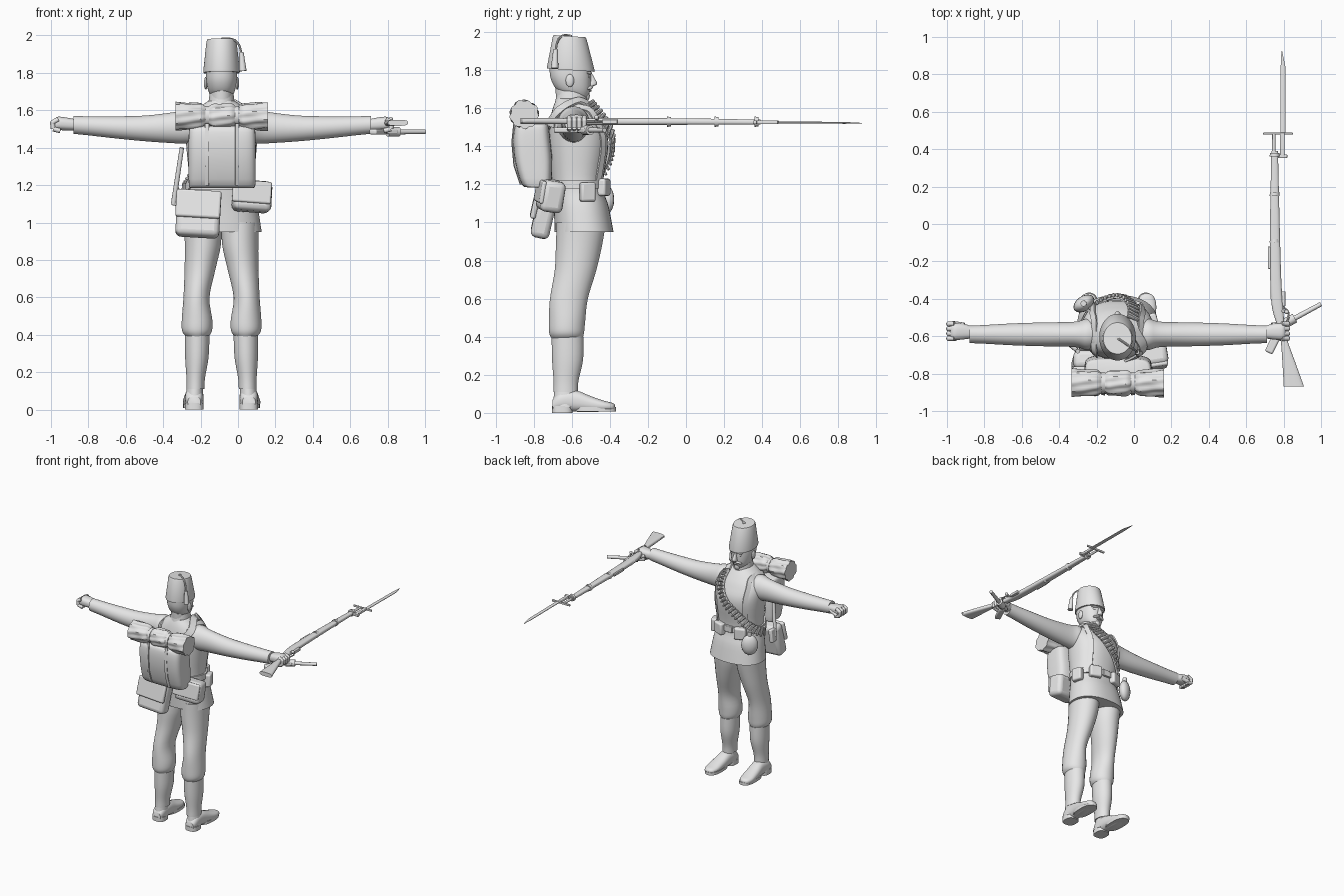
import bpy, bmesh, math
from mathutils import Vector, Matrix, Euler

cube = bpy.data.objects.get("Cube")
if cube:
    bpy.data.objects.remove(cube, do_unlink=True)

grey = bpy.data.materials.new("plain grey")
grey.use_nodes = True
grey.diffuse_color = (.8, .8, .8, 1)
grey.node_tree.nodes["Principled BSDF"].inputs["Base Color"].default_value = (.8, .8, .8, 1)
parts = []
MID = -.088  # centre plane of the body


def finish(name, bm):
    bmesh.ops.recalc_face_normals(bm, faces=bm.faces)
    mesh = bpy.data.meshes.new(name)
    bm.to_mesh(mesh)
    bm.free()
    mesh.materials.append(grey)
    obj = bpy.data.objects.new(name, mesh)
    bpy.context.collection.objects.link(obj)
    parts.append(obj)
    return obj


def spline(points, steps):
    """Catmull-Rom interpolation through tuples of any length."""
    pts = [Vector(p) for p in points]
    out = []
    for i in range(len(pts) - 1):
        a, b, c, d = pts[max(i - 1, 0)], pts[i], pts[i + 1], pts[min(i + 2, len(pts) - 1)]
        for k in range(steps):
            t = k / steps
            out.append(b + (c - a) * t / 2 + (a * 2 - b * 5 + c * 4 - d) * t * t / 2
                       + (b * 3 - a - c * 3 + d) * t ** 3 / 2)
    return out + [pts[-1]]


def skin(name, rings, closed=False):
    bm = bmesh.new()
    loops = [[bm.verts.new(p) for p in ring] for ring in rings]
    n = len(loops[0])
    pairs = list(zip(loops, loops[1:])) + ([(loops[-1], loops[0])] if closed else [])
    for low, high in pairs:
        for i in range(n):
            bm.faces.new((low[i], low[(i + 1) % n], high[(i + 1) % n], high[i]))
    if not closed:
        bm.faces.new(loops[0])
        bm.faces.new(loops[-1])
    return finish(name, bm)


def loft(name, axis, rings, steps=4, power=2, sides=28, fold=None):
    """Rings are (place on axis, centre a, centre b, radius a, radius b)."""
    shape = []
    for t, a, b, ra, rb in (spline(rings, steps) if steps > 1 else rings):
        ring = []
        for i in range(sides):
            ang = math.tau * (i + .5) / sides
            c, s = math.cos(ang), math.sin(ang)
            f = 1 + (fold(t, ang) if fold else 0)
            u = a + ra * f * math.copysign(abs(c) ** (2 / power), c)
            v = b + rb * f * math.copysign(abs(s) ** (2 / power), s)
            ring.append({"x": (t, u, v), "y": (u, t, v), "z": (u, v, t)}[axis])
        shape.append(ring)
    return skin(name, shape)


def box(name, at, size, turn=(0, 0, 0), bevel=.02):
    bm = bmesh.new()
    bmesh.ops.create_cube(bm, size=1, matrix=Matrix.LocRotScale(Vector(), None, Vector(size)))
    obj = finish(name, bm)
    obj.matrix_world = Matrix.LocRotScale(Vector(at), Euler(turn), None)
    mod = obj.modifiers.new("rounding", "BEVEL")
    mod.width, mod.segments = bevel, 3
    return obj


def ball(name, at, size, turn=(0, 0, 0)):
    bm = bmesh.new()
    bmesh.ops.create_uvsphere(bm, u_segments=16, v_segments=10, radius=1)
    bm.transform(Matrix.LocRotScale(Vector(at), Euler(turn), Vector(size)))
    return finish(name, bm)


def rod(name, start, end, r1, r2=None, sides=12):
    a, b = Vector(start), Vector(end)
    bm = bmesh.new()
    bmesh.ops.create_cone(bm, cap_ends=True, segments=sides, radius1=r1,
                          radius2=r1 if r2 is None else r2, depth=(b - a).length)
    bm.transform(Matrix.Translation((a + b) / 2) @ (b - a).to_track_quat("Z", "Y").to_matrix().to_4x4())
    return finish(name, bm)


def ribbon(name, path, width, thick, closed=False):
    """Flat strap along a path, lying against the body; returns its frames."""
    rings, frames = [], []
    for i, p in enumerate(path):
        ahead = (path[min(i + 1, len(path) - 1)] - path[max(i - 1, 0)]).normalized()
        out = (p - Vector((MID, -.57, min(p.z, 1.48)))).normalized()
        side = ahead.cross(out).normalized()
        out = side.cross(ahead)
        frames.append((p, side, out))
        rings.append([p + side * width * u + out * thick * v
                      for u, v in ((.5, -.5), (.5, .5), (-.5, .5), (-.5, -.5))])
    skin(name, rings, closed)
    return frames


# Jacket
TORSO = [(.95, MID, -.535, .215, .155), (1.08, MID, -.55, .195, .145), (1.2, MID, -.57, .172, .135),
         (1.42, MID, -.565, .19, .158), (1.53, MID, -.58, .19, .135), (1.6, MID, -.595, .14, .105),
         (1.65, MID, -.605, .07, .075)]
loft("jacket", "z", TORSO, power=2.3, sides=40)


def on_torso(degrees, z, gap=.012):
    rows = spline(TORSO, 12)
    _, a, b, ra, rb = min(rows, key=lambda r: abs(r[0] - z))
    ang = math.radians(degrees)
    return Vector((a + (ra + gap) * math.cos(ang), b + (rb + gap) * math.sin(ang), z))


ribbon("belt", [on_torso(d, 1.2) for d in range(0, 360, 10)], .045, .012, True)
box("belt_buckle", on_torso(90, 1.2), (.06, .02, .05), bevel=.005)
loft("collar", "z", [(1.61, MID, -.603, .075, .088), (1.69, MID, -.6, .064, .078)], 1)

# Bandolier with cartridges across the chest
course = [(55, 1.62), (68, 1.54), (85, 1.44), (112, 1.34), (145, 1.23),
          (190, 1.18), (235, 1.3), (275, 1.46), (320, 1.58), (380, 1.64), (415, 1.62)]
frames = ribbon("bandolier", spline([on_torso(*c, .016) for c in course], 9), .05, .012)
for p, side, out in frames[:46:2]:
    c = p + out * .012
    rod("cartridge", c - side * .032, c + side * .036, .011, .007, 8)

# Shoulder straps
for s, name in ((1, "left"), (-1, "right")):
    route = [(90 - s * 42, 1.22), (90 - s * 40, 1.42), (90 - s * 42, 1.54), (90 - s * 55, 1.6),
             (-90 + s * 50, 1.59), (-90 + s * 35, 1.5)]
    ribbon(name + "_shoulder_strap", spline([on_torso(*c) for c in route], 6), .035, .01)
    box(name + "_front_pouch", on_torso(90 - s * 28, 1.185, .02), (.09, .05, .09), (0, 0, -s * .35), .012)
box("side_pouch", on_torso(18, 1.16, .025), (.05, .08, .1), (0, 0, .3), .012)

# Arms, cuffs and fists
for s, name, wrist in ((1, "left", .71), (-1, "right", -.88)):
    reach = wrist - MID
    arm = [(.1, 1.5, .075, .085), (.2, 1.515, .085, .095), (.29, 1.508, .068, .086), (.5, 1.503, .064, .07),
           (.7, 1.508, .059, .06), (.9, 1.517, .05, .051), (1, 1.522, .047, .048)]
    loft(name + "_sleeve", "x", [(MID + reach * t, -.59, z, ry, rz) for t, z, ry, rz in arm], 4)
    loft(name + "_palm", "x", [(wrist - s * .02, -.58, 1.522, .03, .028), (wrist + s * .03, -.575, 1.526, .042, .034),
                               (wrist + s * .08, -.575, 1.53, .046, .036), (wrist + s * .1, -.575, 1.525, .04, .03)], 3, 2.5)
    for k in range(4):
        y = -.612 + k * .026
        for a, b in (((.08, 1.552), (.112, 1.535)), ((.112, 1.535), (.108, 1.5)), ((.108, 1.5), (.07, 1.49))):
            rod(name + "_finger", (wrist + s * a[0], y, a[1]), (wrist + s * b[0], y, b[1]), .013, .013, 10)
        ball(name + "_knuckle", (wrist + s * .11, y, 1.535), (.014, .014, .014))
    rod(name + "_thumb", (wrist + s * .03, -.545, 1.52), (wrist + s * .09, -.53, 1.5), .018, .012)

# Legs, gaiters and boots
for s, name in ((1, "left"), (-1, "right")):
    def limb(part, rows, **kw):
        loft(name + part, "z", [(z, MID + s * d, y, rx, ry) for z, d, y, rx, ry in rows], **kw)
    limb("_trouser", [(1.0, .1, -.55, .1, .13), (.88, .1, -.562, .097, .122), (.75, .115, -.58, .083, .11),
                      (.6, .134, -.615, .07, .1), (.48, .131, -.625, .082, .096), (.42, .131, -.627, .08, .092),
                      (.39, .13, -.625, .06, .08)])
    limb("_gaiter", [(.4, .13, -.622, .066, .084), (.28, .132, -.622, .063, .082),
                     (.17, .138, -.63, .05, .066), (.11, .14, -.632, .048, .064)])
    limb("_ankle", [(.13, .142, -.632, .042, .058), (.03, .146, -.635, .05, .066)], steps=2)
    x = MID + s * .146
    loft(name + "_boot", "y", [(-.7, x, .04, .035, .03), (-.66, x, .06, .048, .05), (-.58, x, .062, .05, .056),
                               (-.5, x + s * .005, .046, .053, .042), (-.43, x + s * .009, .036, .052, .028),
                               (-.385, x + s * .01, .032, .036, .02), (-.372, x + s * .01, .03, .012, .01)], 4, 2.4)
    loft(name + "_sole", "z", [(h, x + s * .005, -.475, .054, .108) for h in (.008, .03)], 1, 2.5)
    loft(name + "_heel", "z", [(h, x, -.65, .05, .055) for h in (0, .035)], 1, 2.8)

# Head and face
loft("head", "z", [(1.645, MID, -.56, .03, .035), (1.665, MID, -.572, .05, .058), (1.7, MID, -.592, .07, .09),
                   (1.76, MID, -.605, .083, .107), (1.83, MID, -.608, .084, .11)], 5, 2.2)
loft("neck", "z", [(1.6, MID, -.61, .06, .07), (1.72, MID, -.615, .058, .072)], 1)
loft("nose", "z", [(1.718, MID, -.497, .018, .016), (1.73, MID, -.492, .018, .026), (1.765, MID, -.498, .01, .014),
                   (1.785, MID, -.505, .008, .01)], 3)
ball("goatee", (MID, -.525, 1.665), (.024, .02, .028))
ball("lower_lip", (MID, -.507, 1.692), (.02, .012, .006))
for s, name in ((1, "left"), (-1, "right")):
    ball(name + "_moustache", (MID + s * .022, -.503, 1.708), (.03, .013, .009), (0, s * .25, -s * .4))
    ball(name + "_brow", (MID + s * .034, -.508, 1.785), (.026, .012, .008), (0, 0, -s * .3))
    ball(name + "_eye", (MID + s * .034, -.513, 1.767), (.013, .01, .009))
    ball(name + "_ear", (MID + s * .084, -.61, 1.745), (.01, .022, .034))

# Fez with tassel
fez = loft("fez", "z", [(1.8, MID, -.605, .097, .124), (1.81, MID, -.605, .098, .125), (1.965, MID, -.611, .081, .09),
                        (1.978, MID, -.611, .076, .084)], 1, sides=40)
for v in fez.data.vertices:
    v.co.z -= (v.co.y + .605) * .07
rod("fez_button", (MID, -.61, 1.97), (MID, -.61, 1.985), .012)
cord = [(MID, -.61, 1.982), (-.03, -.65, 1.98), (.005, -.675, 1.95), (.018, -.685, 1.9)]
for a, b in zip(spline(cord, 4), spline(cord, 4)[1:]):
    rod("tassel_cord", a, b, .006, .006, 8)
rod("tassel", (.018, -.685, 1.91), (.026, -.69, 1.81), .012, .02)

# Knapsack with a rolled blanket
loft("knapsack", "z", [(1.185, -.085, -.77, .165, .055), (1.2, -.085, -.785, .178, .078), (1.32, -.085, -.8, .18, .098),
                       (1.43, -.085, -.81, .18, .098), (1.5, -.085, -.81, .176, .09), (1.515, -.085, -.805, .165, .075)],
     3, 5, 36)
ties = (-.165, -.005)
roll = [(-.335 + .495 * i / 48) for i in range(49)]
loft("blanket_roll", "x", [(x, -.85, 1.568, *[.066 + .06 * abs(x - MID) ** 1.5
                                               - .02 * sum(math.exp(-((x - t) / .02) ** 2) for t in ties)] * 2)
                           for x in roll], 1, 2, 44, lambda t, a: .06 * math.sin(a * 9 + t * 18) + .03 * math.sin(a * 4 - t * 40))
for t in ties:
    rod("blanket_tie", (t - .01, -.85, 1.568), (t + .01, -.85, 1.568), .056, .056, 24)
    ribbon("knapsack_strap", [Vector((t, y, z)) for y, z in ((-.9, 1.53), (-.911, 1.42), (-.9, 1.3), (-.866, 1.2))], .02, .008)

# Haversack, hip pouch, canteen and scabbard
box("haversack", (-.212, -.745, 1.045), (.235, .1, .25), (-.22, .06, 0), .03)
box("haversack_flap", (-.212, -.79, 1.1), (.24, .03, .15), (-.22, .06, 0), .012)
box("hip_pouch", (.075, -.71, 1.14), (.205, .12, .165), (-.15, .08, .15), .03)
box("hip_pouch_flap", (.075, -.765, 1.165), (.21, .025, .12), (-.15, .08, .15), .01)
ball("canteen", (-.268, -.425, 1.12), (.062, .04, .08), (0, 0, .6))
rod("canteen_neck", (-.268, -.425, 1.19), (-.27, -.425, 1.225), .016)
rod("scabbard", (-.345, -.64, 1.1), (-.3, -.68, 1.4), .014, .012)
box("scabbard_frog", (-.335, -.62, 1.14), (.03, .06, .1), (0, .15, 0), .008)

# Rifle
loft("rifle_stock", "y", [(-.87, .855, 1.533, .055, .016), (-.74, .828, 1.533, .035, .016), (-.62, .802, 1.532, .018, .015),
                          (-.54, .785, 1.53, .02, .016), (-.45, .768, 1.53, .03, .018), (-.3, .758, 1.53, .03, .018),
                          (0, .753, 1.53, .026, .017), (.39, .752, 1.527, .018, .013)], 3, 3, 16)
rod("rifle_barrel", (.742, -.4, 1.53), (.748, .485, 1.526), .013, .009)
rod("bolt_handle", (.77, -.46, 1.53), (.815, -.47, 1.55), .007)
ball("bolt_knob", (.817, -.47, 1.552), (.012, .012, .012))
box("rear_sight", (.724, -.18, 1.53), (.015, .12, .02), bevel=.004)
box("magazine", (.79, -.4, 1.53), (.04, .08, .022), bevel=.004)
for y in (-.1, .15, .36):
    rod("barrel_band", (.752, y, 1.529), (.752, y + .02, 1.529), .027, .025, 16)
guard = spline([(.79, -.54, 1.53), (.82, -.52, 1.53), (.825, -.47, 1.53), (.79, -.44, 1.53)], 4)
for a, b in zip(guard, guard[1:]):
    rod("trigger_guard", a, b, .005, .005, 8)

# Bayonet
box("bayonet_guard", (.77, .483, 1.526), (.16, .01, .016), bevel=.003)
box("bayonet_hilt", (.793, .42, 1.526), (.025, .13, .02), bevel=.005)
box("bayonet_pommel", (.795, .362, 1.526), (.05, .02, .02), bevel=.005)
loft("bayonet_blade", "y", [(.48, .797, 1.526, .015, .006), (.84, .797, 1.523, .014, .005),
                            (.925, .79, 1.522, .002, .001)], 1, 2, 8)

# Revolver under the fist
rod("revolver_barrel", (.82, -.525, 1.485), (1.0, -.428, 1.485), .014, .012)
rod("revolver_cylinder", (.8, -.535, 1.485), (.86, -.503, 1.485), .026, .026, 12)
box("revolver_frame", (.8, -.54, 1.485), (.1, .045, .025), (0, 0, .49), .006)
box("revolver_grip", (.75, -.625, 1.485), (.045, .14, .03), (0, 0, -.45), .01)

# Smooth shading with sharp edges kept
bpy.ops.object.select_all(action="DESELECT")
for obj in parts:
    obj.select_set(True)
bpy.context.view_layer.objects.active = parts[0]
bpy.ops.object.shade_smooth_by_angle(angle=math.radians(40))
